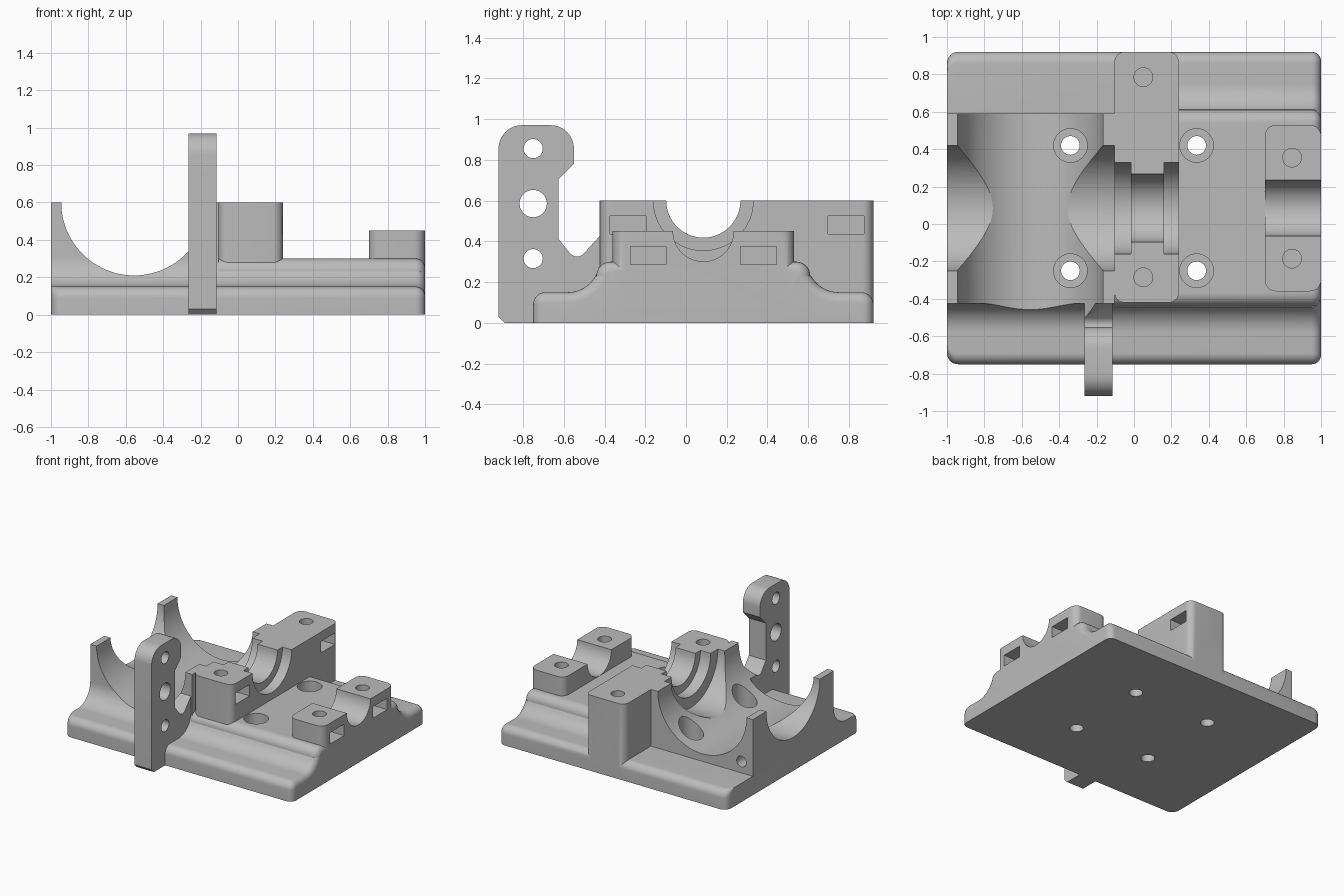
import bpy, bmesh
from math import cos, sin, pi, radians
from mathutils import Matrix, Vector

cube = bpy.data.objects.get("Cube")
if cube:
    bpy.data.objects.remove(cube, do_unlink=True)

grey = bpy.data.materials.new("light grey plastic")
grey.use_nodes = True
grey.diffuse_color = (0.5, 0.5, 0.5, 1)
grey.node_tree.nodes["Principled BSDF"].inputs["Base Color"].default_value = (0.5, 0.5, 0.5, 1)

MID = 0.085      # y of the shaft axis
AXIS_Z = 0.6     # height of the main bore axis


def finish(bm, name):
    bmesh.ops.recalc_face_normals(bm, faces=bm.faces)
    mesh = bpy.data.meshes.new(name)
    bm.to_mesh(mesh)
    bm.free()
    mesh.materials.append(grey)
    obj = bpy.data.objects.new(name, mesh)
    bpy.context.collection.objects.link(obj)
    return obj


def arc(cx, cy, r, start, end, n=10):
    angles = [radians(start + (end - start) * i / n) for i in range(n + 1)]
    return [(cx + r * cos(a), cy + r * sin(a)) for a in angles]


def loft(name, sections):
    """Skin a list of (x, yz profile) sections and cap both ends."""
    bm = bmesh.new()
    rings = [[bm.verts.new((x, y, z)) for y, z in pts] for x, pts in sections]
    count = len(rings[0])
    for a, b in zip(rings, rings[1:]):
        for i in range(count):
            j = (i + 1) % count
            bm.faces.new((a[i], a[j], b[j], b[i]))
    bm.faces.new(rings[0])
    bm.faces.new(rings[-1])
    return finish(bm, name)


def rounded_block(name, x0, x1, y0, y1, z0, z1, r=0.0):
    bm = bmesh.new()
    bmesh.ops.create_cube(bm, size=1)
    size = Vector((x1 - x0, y1 - y0, z1 - z0))
    centre = Vector((x0 + x1, y0 + y1, z0 + z1)) / 2
    bmesh.ops.transform(bm, matrix=Matrix.Translation(centre) @ Matrix.Diagonal(size).to_4x4(),
                        verts=bm.verts)
    if r:
        upright = [e for e in bm.edges if abs(e.verts[0].co.z - e.verts[1].co.z) > 0.01]
        bmesh.ops.bevel(bm, geom=upright, offset=r, segments=8, profile=0.5, affect='EDGES')
    return finish(bm, name)


def rod(axis, start, end, r, a, b, n=64):
    """Cylinder along an axis; a and b are the other two coordinates in xyz order."""
    bm = bmesh.new()
    bmesh.ops.create_cone(bm, cap_ends=True, segments=n, radius1=r, radius2=r, depth=end - start)
    m = (start + end) / 2
    turn, place = {
        'X': (Matrix.Rotation(pi / 2, 4, 'Y'), (m, a, b)),
        'Y': (Matrix.Rotation(pi / 2, 4, 'X'), (a, m, b)),
        'Z': (Matrix.Identity(4), (a, b, m)),
    }[axis]
    bmesh.ops.transform(bm, matrix=Matrix.Translation(place) @ turn, verts=bm.verts)
    return finish(bm, "bore_cutter")


def combine(target, other, operation):
    other.hide_render = True
    mod = target.modifiers.new("combine", 'BOOLEAN')
    mod.operation, mod.solver, mod.object = operation, 'EXACT', other
    bpy.context.view_layer.objects.active = target
    bpy.ops.object.modifier_apply(modifier=mod.name)
    bpy.data.objects.remove(other, do_unlink=True)


# Half profiles, measured outwards from the shaft axis
def ledge(o=0.0, corner=0.0):
    return [(0.835 - o - corner, 0)] + arc(0.775 - corner, 0.09, 0.06 - o, 0, 90)


def bed_half(o):
    return ledge(o) + arc(0.665, 0.305, 0.155 + o, 270, 208) + arc(0.455, 0.23, 0.07 - o, 0, 90)


def bed_profile(o):
    half = bed_half(o)
    return [(MID - w, z) for w, z in half] + [(MID + w, z) for w, z in reversed(half)]


def saddle_profile(corner):
    front = ledge(0, corner) + arc(0.665, 0.305, 0.155, 270, 180, 14) + [(0.51, AXIS_Z)]
    rear = ledge(0, corner) + [(0.505, 0.15), (0.505, AXIS_Z)]
    return [(MID - w, z) for w, z in front] + [(MID + w, z) for w, z in reversed(rear)]


# Bed with its rounded end
R = 0.05
steps = [radians(15 * i) for i in range(7)]
body = loft("motor_mount_body", [(-0.105, bed_profile(0))] +
            [(1 - R + R * sin(t), bed_profile(R * (1 - cos(t)))) for t in steps])

# Saddle section with rounded plan corners
C = 0.06
saddle = loft("saddle", [(-1 + C - C * sin(t), saddle_profile(C * (1 - cos(t))))
                         for t in reversed(steps)] + [(-0.105, saddle_profile(0))])
combine(body, saddle, 'UNION')

# Bearing block and end pads
combine(body, rounded_block("bearing_block", -0.105, 0.24, -0.42, 0.92, 0.04, AXIS_Z, 0.055), 'UNION')
combine(body, rounded_block("end_pad", 0.7, 1, -0.36, 0.53, 0.06, 0.45, 0.06), 'UNION')

# Upright bracket with hook
outline = ([(-0.42, 0), (-0.89, 0), (-0.92, 0.03)] + arc(-0.805, 0.855, 0.115, 180, 90)
           + arc(-0.665, 0.855, 0.115, 90, 0)
           + [(-0.55, 0.78), (-0.625, 0.705), (-0.625, 0.41)]
           + arc(-0.535, 0.37, 0.045, 225, 315, 6) + [(-0.42, 0.43)])
combine(body, loft("upright_bracket", [(-0.265, outline), (-0.115, outline)]), 'UNION')

# Motor trough and stepped shaft bore
cutters = [rod('Y', -0.5, 0.75, 0.39, -0.555, AXIS_Z, 96)]
for start, end, r in ((-1.2, -0.105, 0.335), (-0.3, -0.015, 0.245),
                      (-0.3, 0.4, 0.182), (0.16, 0.4, 0.245)):
    cutters.append(rod('X', start, end, r, MID, AXIS_Z))
cutters.append(rod('X', 0.65, 1.1, 0.149, MID, 0.45))

# Bracket holes and the blind hole in the rear wall
for z, r in ((0.855, 0.047), (0.585, 0.067), (0.315, 0.047)):
    cutters.append(rod('X', -0.4, -0.05, r, -0.75, z, 32))
cutters.append(rod('Y', 0.3, 0.7, 0.042, -0.9, 0.24, 32))

# Counterbored mounting holes
for x in (-0.34, 0.335):
    for y in (-0.25, 0.42):
        cutters.append(rod('Z', -0.1, 0.5, 0.05, x, y, 32))
        cutters.append(rod('Z', 0.12, 0.38, 0.09, x, y, 32))

# Screw holes and nut slots in the block and pads
for x, face, top, ys in ((0.05, 0.24, AXIS_Z, (-0.285, 0.785)), (0.845, 1, 0.45, (-0.185, 0.355))):
    for y in ys:
        cutters.append(rod('Z', top - 0.25, top + 0.1, 0.05, x, y, 32))
        cutters.append(rounded_block("nut_slot_cutter", x - 0.09, face + 0.1,
                                     y - 0.088, y + 0.088, top - 0.165, top - 0.075))

for cutter in cutters:
    combine(body, cutter, 'DIFFERENCE')

# Smooth curved surfaces, keep edges crisp
bpy.ops.object.select_all(action='DESELECT')
body.select_set(True)
bpy.context.view_layer.objects.active = body
bpy.ops.object.shade_smooth_by_angle(angle=radians(30))
